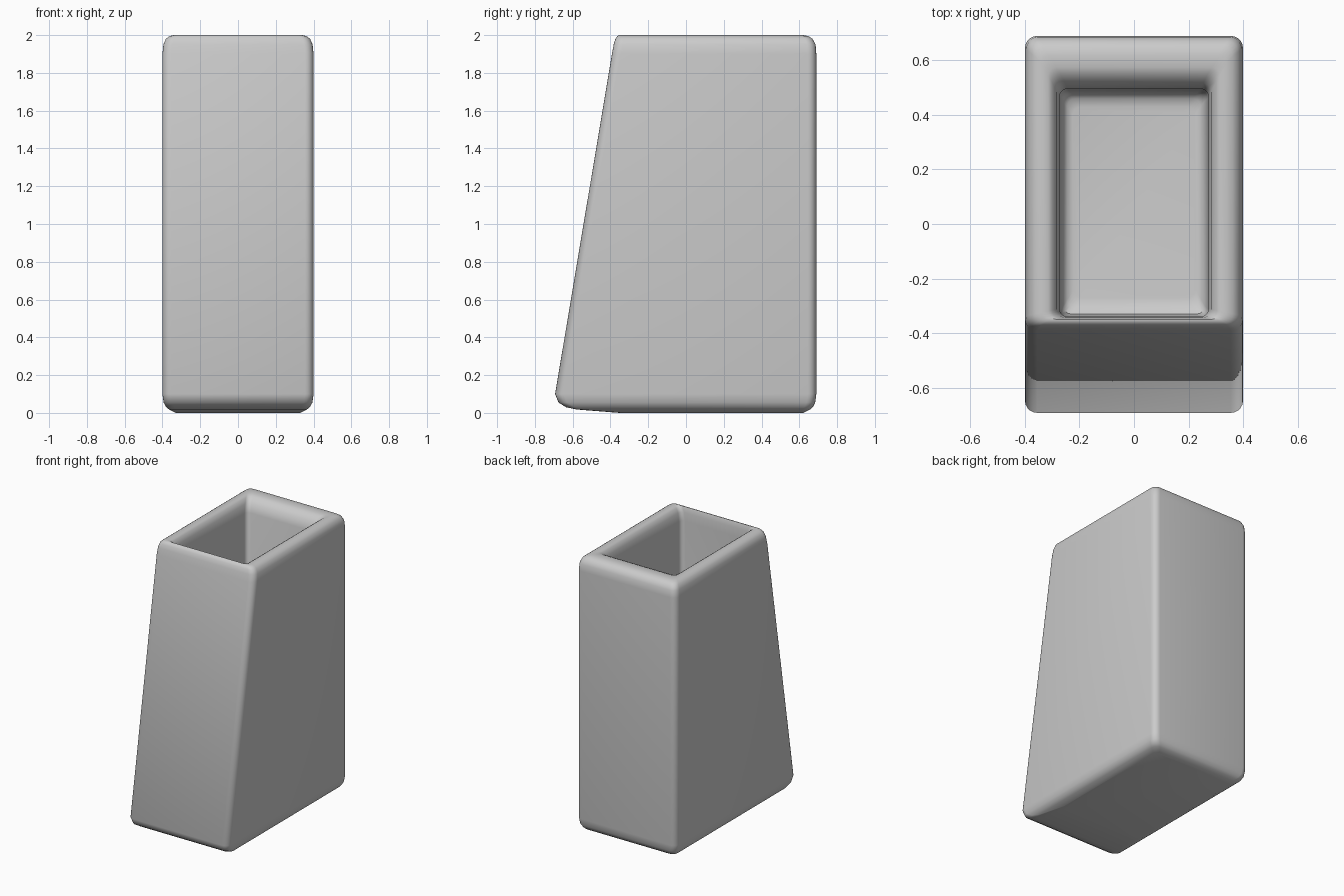
import bpy, bmesh, math

# (z, half width, front y, back y, corner radius), from the underside, up and into the cavity
rings = [
    (0.000, 0.330, -0.350, 0.620, 0.03),
    (0.018, 0.365, -0.580, 0.657, 0.04),
    (0.030, 0.380, -0.635, 0.671, 0.045),
    (0.055, 0.394, -0.675, 0.684, 0.045),
    (0.100, 0.400, -0.693, 0.690, 0.045),
    (1.900, 0.400, -0.392, 0.690, 0.045),
    (1.950, 0.395, -0.383, 0.686, 0.045),
    (1.980, 0.382, -0.374, 0.670, 0.04),
    (1.995, 0.362, -0.364, 0.648, 0.035),
    (2.000, 0.340, -0.355, 0.620, 0.03),
    (2.000, 0.315, -0.350, 0.575, 0.03),
    (1.990, 0.300, -0.347, 0.550, 0.03),
    (1.960, 0.283, -0.343, 0.516, 0.03),
    (1.900, 0.274, -0.340, 0.496, 0.03),
    (0.230, 0.270, -0.340, 0.490, 0.03),
    (0.175, 0.260, -0.330, 0.480, 0.03),
    (0.155, 0.245, -0.305, 0.460, 0.03),
    (0.150, 0.225, -0.270, 0.430, 0.03),
]
SEG = 5


def add_ring(bm, z, hx, y0, y1, r):
    """Rounded rectangle, counter-clockwise seen from above."""
    verts = []
    corners = [(hx - r, y0 + r, -90), (hx - r, y1 - r, 0),
               (-hx + r, y1 - r, 90), (-hx + r, y0 + r, 180)]
    for cx, cy, start in corners:
        for i in range(SEG + 1):
            a = math.radians(start + 90 * i / SEG)
            verts.append(bm.verts.new((cx + r * math.cos(a), cy + r * math.sin(a), z)))
    return verts


# Vase: loft through the rings, closed by the underside and the cavity floor
bm = bmesh.new()
loops = [add_ring(bm, *r) for r in rings]
for a, b in zip(loops, loops[1:]):
    n = len(a)
    for i in range(n):
        j = (i + 1) % n
        bm.faces.new((a[i], a[j], b[j], b[i]))
bm.faces.new(loops[0][::-1])
bm.faces.new(loops[-1])
bmesh.ops.recalc_face_normals(bm, faces=bm.faces)

mesh = bpy.data.meshes.new("vase")
bm.to_mesh(mesh)
bm.free()
vase = bpy.data.objects.new("vase", mesh)
bpy.context.collection.objects.link(vase)
bpy.context.view_layer.objects.active = vase
vase.select_set(True)
bpy.ops.object.shade_smooth_by_angle(angle=math.radians(40))
